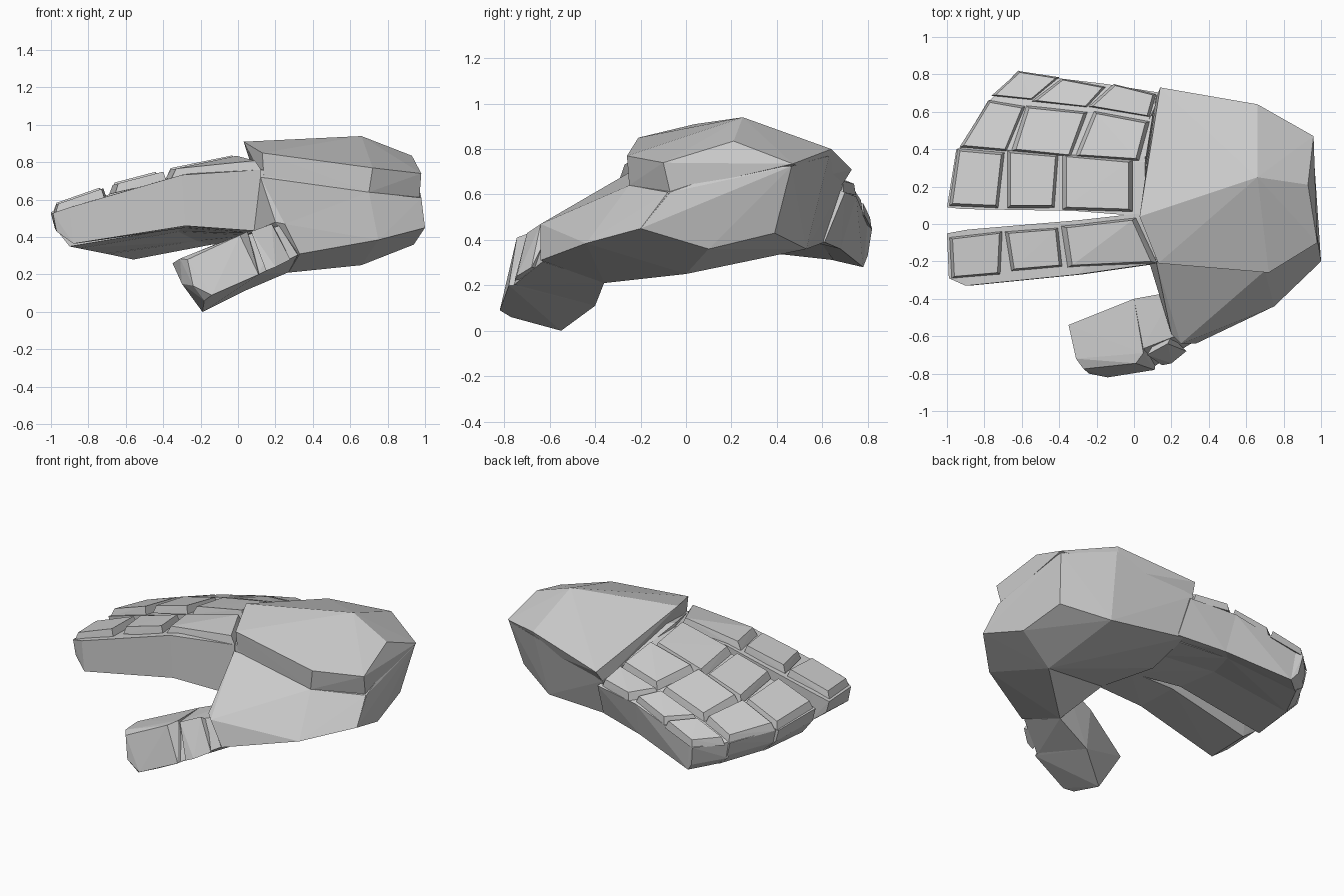
import bpy, bmesh

grey = bpy.data.materials.new("light_grey")
grey.diffuse_color = (0.6, 0.6, 0.6, 1)


def hull(name, pts):
    """Flat-faced solid spanned by a few corner points."""
    bm = bmesh.new()
    for p in pts:
        bm.verts.new(p)
    res = bmesh.ops.convex_hull(bm, input=bm.verts[:])
    loose = [g for g in res["geom_interior"] if isinstance(g, bmesh.types.BMVert)]
    bmesh.ops.delete(bm, geom=loose, context='VERTS')
    bmesh.ops.recalc_face_normals(bm, faces=bm.faces[:])
    me = bpy.data.meshes.new(name)
    bm.to_mesh(me)
    bm.free()
    me.materials.append(grey)
    ob = bpy.data.objects.new(name, me)
    bpy.context.collection.objects.link(ob)
    return ob


def lerp_table(t, table):
    for (a, u), (b, v) in zip(table, table[1:]):
        if t <= b:
            return u + (v - u) * max(0, (t - a) / (b - a))
    return table[-1][1]


def top_z(x, y):
    """Height of the finger backs: falls to the tips and to the little finger."""
    z = lerp_table(x, [(-1, .575), (-.65, .695), (-.36, .77), (0, .845), (.12, .81)])
    return z - lerp_table(y, [(-.3, .01), (0, .01), (.1, 0), (.38, .05), (.6, .12), (.82, .21)])


def pad(name, quad):
    """Raised finger pad with sloping sides."""
    cx = sum(q[0] for q in quad) / 4
    cy = sum(q[1] for q in quad) / 4
    pts = []
    for x, y in quad:
        z = top_z(x, y)
        pts.append((x, y, z))
        pts.append((cx + (x - cx) * 1.14, cy + (y - cy) * 1.1, z - .05))
    hull(name, pts)


# Finger pads, each row from tip to knuckle
rows = {
    "index": [[(-.97, -.08), (-.96, -.28), (-.73, -.26), (-.72, -.05)],
              [(-.67, -.05), (-.64, -.24), (-.40, -.22), (-.42, -.03)],
              [(-.36, -.02), (-.33, -.22), (.09, -.20), (-.01, .02)]],
    "middle": [[(-.97, .11), (-.93, .39), (-.71, .37), (-.74, .10)],
               [(-.66, .10), (-.66, .38), (-.42, .36), (-.44, .10)],
               [(-.36, .09), (-.36, .36), (-.03, .33), (-.03, .08)]],
    "ring": [[(-.91, .42), (-.77, .65), (-.60, .62), (-.69, .40)],
             [(-.63, .40), (-.56, .62), (-.27, .59), (-.35, .37)],
             [(-.29, .37), (-.20, .59), (.06, .54), (.01, .35)]],
    "little": [[(-.74, .69), (-.61, .81), (-.42, .78), (-.55, .67)],
               [(-.52, .66), (-.38, .77), (-.17, .73), (-.26, .63)],
               [(-.22, .63), (-.10, .74), (.10, .69), (.07, .58)]],
}
for finger, quads in rows.items():
    for i, quad in enumerate(quads):
        pad(f"{finger}_pad_{i + 1}", quad)


def finger_body(name, stations):
    """Chain of solids between cross-sections (x1, y1, x2, y2, bottom1, bottom2, bottom tuck)."""
    rings = []
    for x1, y1, x2, y2, b1, b2, tuck in stations:
        rings.append([(x1, y1, top_z(x1, y1) - .04), (x2, y2, top_z(x2, y2) - .04),
                      (x1 + .02, y1, b1), (x2 + .02, y2 - tuck, b2)])
    for i, (a, b) in enumerate(zip(rings, rings[1:])):
        hull(f"{name}_{i + 1}", a + b)


finger_body("index_finger", [
    (-.99, -.29, -1, -.05, .43, .45, 0), (-.90, -.33, -.89, -.03, .365, .365, 0),
    (-.30, -.27, -.30, .02, .46, .45, 0), (.12, -.21, .06, .06, .43, .42, 0)])
finger_body("middle_finger", [
    (-1, .09, -.95, .40, .45, .42, 0), (-.92, .08, -.87, .41, .35, .34, 0),
    (-.32, .07, -.34, .38, .45, .43, 0), (.06, .04, .06, .36, .42, .41, 0)])
finger_body("ring_finger", [
    (-.94, .39, -.78, .66, .41, .38, 0), (-.87, .39, -.72, .66, .34, .31, 0),
    (-.34, .36, -.24, .62, .43, .38, .02), (.06, .33, .10, .58, .41, .39, .03)])
finger_body("little_finger", [
    (-.78, .65, -.62, .82, .36, .33, .02), (-.72, .65, -.58, .80, .31, .28, .02),
    (-.24, .60, -.16, .75, .38, .36, .07), (.08, .56, .15, .70, .39, .39, .09)])

# Back-of-hand plate
hull("hand_plate", [
    (.13, -.21, .85), (.03, .04, .91), (.14, .73, .71), (.66, .64, .80), (.66, .25, .94),
    (.72, -.26, .77), (.98, -.10, .74), (.93, .21, .835), (.96, .47, .735),
    (.14, -.20, .70), (.70, -.25, .64), (.97, -.07, .61), (.95, .21, .71),
    (.10, .04, .78), (.12, .68, .63), (.62, .60, .68)])

# Palm with the wrist end
hull("palm", [
    (.12, -.20, .76), (.08, -.20, .43), (.04, .05, .80), (.02, .20, .40),
    (.12, .69, .64), (.12, .61, .39), (.66, .63, .77), (.62, .53, .36), (.66, 0, .25),
    (.98, -.07, .61), (.95, .21, .71), (.955, .465, .725), (.90, .39, .43), (.94, .10, .36),
    (1, -.20, .45), (.70, -.25, .64)])

# Thumb root with the web towards the index finger
hull("thumb_root", [
    (.12, -.21, .72), (.22, -.35, .60), (.70, -.25, .64), (.98, -.08, .61), (1, -.20, .45),
    (.75, -.44, .385), (.33, -.64, .31), (.25, -.64, .47), (.20, -.59, .48),
    (.27, -.36, .21), (.66, 0, .25), (.94, .10, .36), (.08, -.20, .43)])

# Thumb joint, its raised pad, and the tip
hull("thumb_joint", [
    (.32, -.63, .305), (.22, -.60, .46), (.22, -.36, .47), (.27, -.36, .212),
    (.11, -.76, .20), (.04, -.67, .41), (0, -.40, .39), (.03, -.40, .11)])
hull("thumb_joint_pad", [
    (.15, -.755, .22), (.20, -.745, .24), (.28, -.68, .28), (.18, -.64, .47), (.07, -.70, .43),
    (.20, -.60, .44), (.13, -.60, .38), (.18, -.60, .26)])
hull("thumb_tip", [
    (-.35, -.54, .26), (-.31, -.72, .285), (-.27, -.775, .28), (-.24, -.80, .14),
    (-.30, -.70, .15), (-.14, -.82, .09), (-.18, -.77, .06), (-.19, -.55, 0), (.11, -.78, .20),
    (.01, -.745, .41), (.05, -.69, .43), (0, -.40, .39), (.03, -.40, .11), (.12, -.72, .20)])
